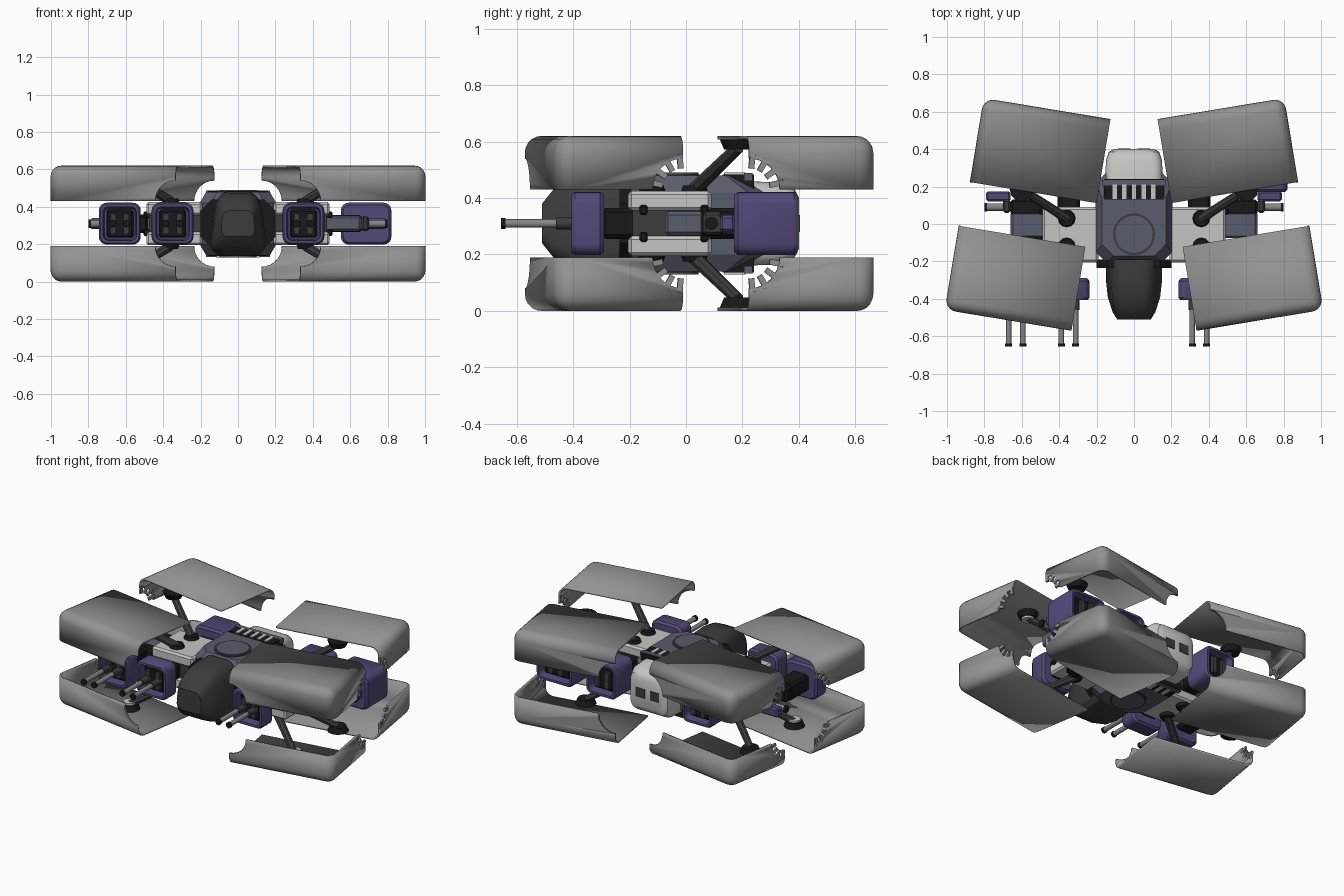
import bpy, bmesh, math
from mathutils import Vector, Matrix

if "Cube" in bpy.data.objects:
    bpy.data.objects.remove(bpy.data.objects["Cube"])

MID = 0.31   # height of the symmetry plane


def mat(name, c):
    m = bpy.data.materials.new(name)
    m.diffuse_color = (*c, 1)
    m.use_nodes = True
    m.node_tree.nodes["Principled BSDF"].inputs["Base Color"].default_value = m.diffuse_color
    return m


GREY = mat("armour grey", (0.29, 0.29, 0.29))
LIGHT = mat("light grey", (0.56, 0.56, 0.54))
SLATE = mat("slate blue", (0.098, 0.108, 0.15))
PURPLE = mat("purple", (0.085, 0.066, 0.19))
DARK = mat("dark grey", (0.045, 0.045, 0.048))
BLACK = mat("black", (0.009, 0.009, 0.009))
STEEL = mat("steel", (0.24, 0.24, 0.25))


def make(name, bm, m, angle=35):
    bmesh.ops.recalc_face_normals(bm, faces=bm.faces)
    me = bpy.data.meshes.new(name)
    bm.to_mesh(me)
    bm.free()
    me.materials.append(m)
    me.shade_smooth()
    me.set_sharp_from_angle(angle=math.radians(angle))
    ob = bpy.data.objects.new(name, me)
    bpy.context.collection.objects.link(ob)
    return ob


def box(name, lo, hi, m, bevel=0.0, seg=1):
    lo, hi = Vector(lo), Vector(hi)
    bm = bmesh.new()
    bmesh.ops.create_cube(bm, size=1)
    for v in bm.verts:
        v.co = Vector([(lo[i] + hi[i]) / 2 + v.co[i] * abs(hi[i] - lo[i]) for i in range(3)])
    if bevel:
        bmesh.ops.bevel(bm, geom=bm.edges[:], offset=bevel, segments=seg, profile=0.5, affect='EDGES')
    return make(name, bm, m)


def rod(name, a, b, r, m, r2=None, n=16):
    a, b = Vector(a), Vector(b)
    d = b - a
    M = Matrix.Translation((a + b) / 2) @ d.to_track_quat('Z', 'Y').to_matrix().to_4x4()
    bm = bmesh.new()
    bmesh.ops.create_cone(bm, cap_ends=True, segments=n, radius1=r, radius2=r if r2 is None else r2,
                          depth=d.length, matrix=M)
    return make(name, bm, m)


def rrect(cx, cy, hx, hy, r, n):
    """Rectangle with rounded (n>1) or chamfered (n=1) corners."""
    pts = []
    for k, (sx, sy) in enumerate(((1, 1), (-1, 1), (-1, -1), (1, -1))):
        for i in range(n + 1):
            t = math.pi / 2 * (k + i / n)
            pts.append((cx + sx * (hx - r) + r * math.cos(t), cy + sy * (hy - r) + r * math.sin(t)))
    return pts


def loft(name, rings, m, angle=35):
    bm = bmesh.new()
    rows = [[bm.verts.new(p) for p in ring] for ring in rings]
    for a, b in zip(rows, rows[1:]):
        for i in range(len(a)):
            j = (i + 1) % len(a)
            bm.faces.new((a[i], a[j], b[j], b[i]))
    bm.faces.new(rows[0])
    bm.faces.new(rows[-1])
    return make(name, bm, m, angle)


# ---- armour shell, built once in local space then placed eight times
L, W, H, R, T = 0.687, 0.455, 0.19, 0.06, 0.012
bm = bmesh.new()
bmesh.ops.create_cube(bm, size=1)
for v in bm.verts:
    v.co = Vector(((v.co.x + .5) * L, (v.co.y + .5) * W, (v.co.z + .5) * H))
bm.normal_update()
bmesh.ops.delete(bm, geom=[f for f in bm.faces if sum(f.normal) < 0], context='FACES')
bmesh.ops.bevel(bm, geom=[e for e in bm.edges if len(e.link_faces) == 2], offset=R, segments=5,
                profile=0.5, affect='EDGES')
shell = make("shell_base", bm, GREY)
sol = shell.modifiers.new("thick", 'SOLIDIFY')
sol.thickness, sol.offset = T, (-1 if sum(max(shell.data.polygons, key=lambda p: p.area).normal) > 0 else 1)
cutters = [rod("end_cutter", (0, W - .15, 0), (0, W + .1, 0), 0.11, GREY, n=32),
           rod("side_cutter", (L - .15, 0, 0), (L + .1, 0, 0), 0.11, GREY, n=32)]
for c in cutters:
    c.hide_render = True
    b = shell.modifiers.new("cut", 'BOOLEAN')
    b.object, b.operation, b.solver = c, 'DIFFERENCE', 'EXACT'
shell_mesh = bpy.data.meshes.new_from_object(shell.evaluated_get(bpy.context.evaluated_depsgraph_get()))
for o in [shell] + cutters:
    bpy.data.objects.remove(o)

# teeth around the side notch
bm = bmesh.new()
for deg in (12, 36, 60, 84):
    t = math.radians(deg)
    M = Matrix.Translation((L - T / 2, .1 * math.cos(t), .1 * math.sin(t))) @ Matrix.Rotation(t, 4, 'X')
    bmesh.ops.create_cube(bm, size=1, matrix=M @ Matrix.Diagonal((T, .05, .02, 1)))
tooth = make("tooth_base", bm, GREY)
teeth_mesh = tooth.data
bpy.data.objects.remove(tooth)

A = math.radians(9.4)
ca, sa = math.cos(A), math.sin(A)
for sx in (1, -1):
    for part, (ox, oy), s in (("rear", (.20, .112), 1), ("front", (.26, -.122), -1)):
        for sz in (1, -1):
            M = Matrix(((sx * ca, -sx * s * sa, 0, sx * ox), (sa, s * ca, 0, oy),
                        (0, 0, sz, MID + sz * .12), (0, 0, 0, 1)))
            for nm, src in (("armour_shell", shell_mesh), ("shell_teeth", teeth_mesh)):
                me = src.copy()
                me.transform(M)
                if M.determinant() < 0:
                    me.flip_normals()
                bpy.context.collection.objects.link(bpy.data.objects.new(f"{part}_{nm}", me))
            # swing arm and its joints
            z = lambda h: MID + sz * h
            by, ex, ey = (.03, .6, .185) if s > 0 else (-.12, .6, -.27)
            rod(part + "_arm_base", (sx * .36, by, z(.1)), (sx * .36, by, z(.135)), .052, BLACK, .04, 12)
            rod(part + "_arm", (sx * .36, by, z(.12)), (sx * ex, ey, z(.27)), .026, DARK, .022, 8)
            rod(part + "_arm_pad", (sx * ex, ey, z(.262)), (sx * ex, ey, z(.297)), .05, BLACK, .065, 12)
            if s < 0:
                rod("pad_ring", (sx * ex, ey, z(.25)), (sx * ex, ey, z(.263)), .04, LIGHT, n=12)

# ---- central hull, lofted from chamfered outlines
hull = []
for z, hx, y0, y1 in ((.14, .17, -.17, .2), (.20, .205, -.21, .28), (.42, .205, -.21, .28), (.48, .17, -.17, .2)):
    hull.append([(x, y, z) for x, y in rrect(0, (y0 + y1) / 2, hx, (y1 - y0) / 2, .06, 1)])
loft("hull", hull, SLATE, 20)
for s in (1, -1):
    rod("hull_hatch_rim", (0, -.055, MID + s * .165), (0, -.055, MID + s * .174), .112, DARK, n=32)
    rod("hull_hatch", (0, -.055, MID + s * .165), (0, -.055, MID + s * .18), .1, SLATE, n=32)
    box("vent_recess", (-.16, .13, MID + s * .12), (.16, .24, MID + s * .174), BLACK)
    for i in range(5):
        x = (i - 2) * .052
        box("vent_bar", (x - .012, .135, MID + s * .15), (x + .012, .21, MID + s * .18), LIGHT)
    box("vent_lip", (-.17, .205, MID + s * .15), (.17, .235, MID + s * .178), SLATE)

# ---- rear pack
pack = []
for y, hx, hz in ((.2, .155, .15), (.34, .15, .145), (.385, .135, .12), (.4, .11, .09)):
    pack.append([(x, y, z) for x, z in rrect(0, MID, hx, hz, .05, 4)])
loft("rear_pack", pack, LIGHT)
for s in (1, -1):
    box("pack_slot", (s * .02, .38, MID - .03), (s * .085, .404, MID + .03), DARK)

# ---- head pod, tapering to a blunt nose
head = []
for y, hx, hz, r in ((-.19, .15, .165, .07), (-.3, .15, .172, .07), (-.39, .14, .16, .065),
                     (-.47, .115, .12, .05), (-.51, .09, .07, .035)):
    head.append([(x * (1 - .3 * max(0, (z - MID) / .17)), y, z) for x, z in rrect(0, MID, hx, hz, r, 3)])
loft("head_pod", head, DARK, 28)
loft("neck_collar", [[(x, y, z) for x, z in rrect(0, MID, .2, .13, .06, 1)] for y in (-.235, -.19)], BLACK)


# ---- weapon pod: purple sleeve open at one end, dark core, optional twin barrels
def pod(name, x, y_open, y_back, hx, barrels=False):
    d = 1 if y_open > y_back else -1
    path = ((y_back, .012), (y_back + d * .015, 0), (y_open - d * .012, 0), (y_open, .008), (y_open, .022),
            (y_open - d * .07, .03))
    loft(name, [[(px, y, pz) for px, pz in rrect(x, MID, hx - i, .112 - i, .042 - i * .6, 4)]
                for y, i in path], PURPLE)
    c = y_open - d * .03
    box(name + "_core", (x - hx + .04, c, MID - .075), (x + hx - .04, c - d * .05, MID + .075), BLACK, .01)
    for s in (1, -1):
        box(name + "_rib", (x + s * .02, c + d * .02, MID - .055), (x + s * .05, c, MID + .055), DARK)
    if barrels:
        for s in (1, -1):
            bx = x + s * .038
            rod("barrel", (bx, c, MID), (bx, -.645, MID), .015, STEEL)
            rod("barrel_sleeve", (bx, c, MID), (bx, -.46, MID), .021, DARK)
            rod("barrel_tip", (bx, -.64, MID), (bx, -.655, MID), .019, BLACK)


for x in (-.632, -.35, .35):
    pod("front_pod", x, -.405, -.29, .112, True)
    box("front_pod_mount", (x - .06, -.3, MID - .055), (x + .06, -.1, MID + .055), BLACK, .015)
for x in (-.35, .35):
    pod("rear_pod", x, .39, .2, .112)
    box("rear_pod_mount", (x - .06, .05, MID - .055), (x + .06, .21, MID + .055), BLACK, .015)
pod("outer_rear_pod", .685, .395, .17, .135)
box("outer_front_link", (-.69, -.14, MID - .05), (-.48, -.06, MID + .05), BLACK, .015)

# ---- shoulder blocks, couplings and side bars
for s in (1, -1):
    for t in (1, -1):
        box("shoulder_plate", (s * .19, -.205, MID + t * .045), (s * .49, .09, MID + t * .115), LIGHT, .012)
        for y in (-.15, .065):
            box("shoulder_clamp", (s * .45, y - .014, MID + t * .03), (s * .505, y + .014, MID + t * .065), BLACK, .006)
    box("shoulder_core", (s * .19, -.19, MID - .05), (s * .475, .08, MID + .05), DARK)
    box("coupling", (s * .46, -.075, MID - .042), (s * .66, .065, MID + .042), SLATE, .012)
    box("bar_block", (s * .48, .05, MID - .045), (s * .66, .13, MID + .045), BLACK, .01)
    box("bar_joint", (s * .66, .06, MID - .04), (s * .7, .13, MID + .04), DARK, .01)
    rod("side_bar", (s * .62, .09, MID), (s * .79, .09, MID), .02, STEEL)
    rod("side_bar_tip", (s * .785, .09, MID), (s * .8, .09, MID), .023, BLACK)
    box("bar_cover", (s * .66, .12, MID - .03), (s * .79, .175, MID + .03), PURPLE, .01)
